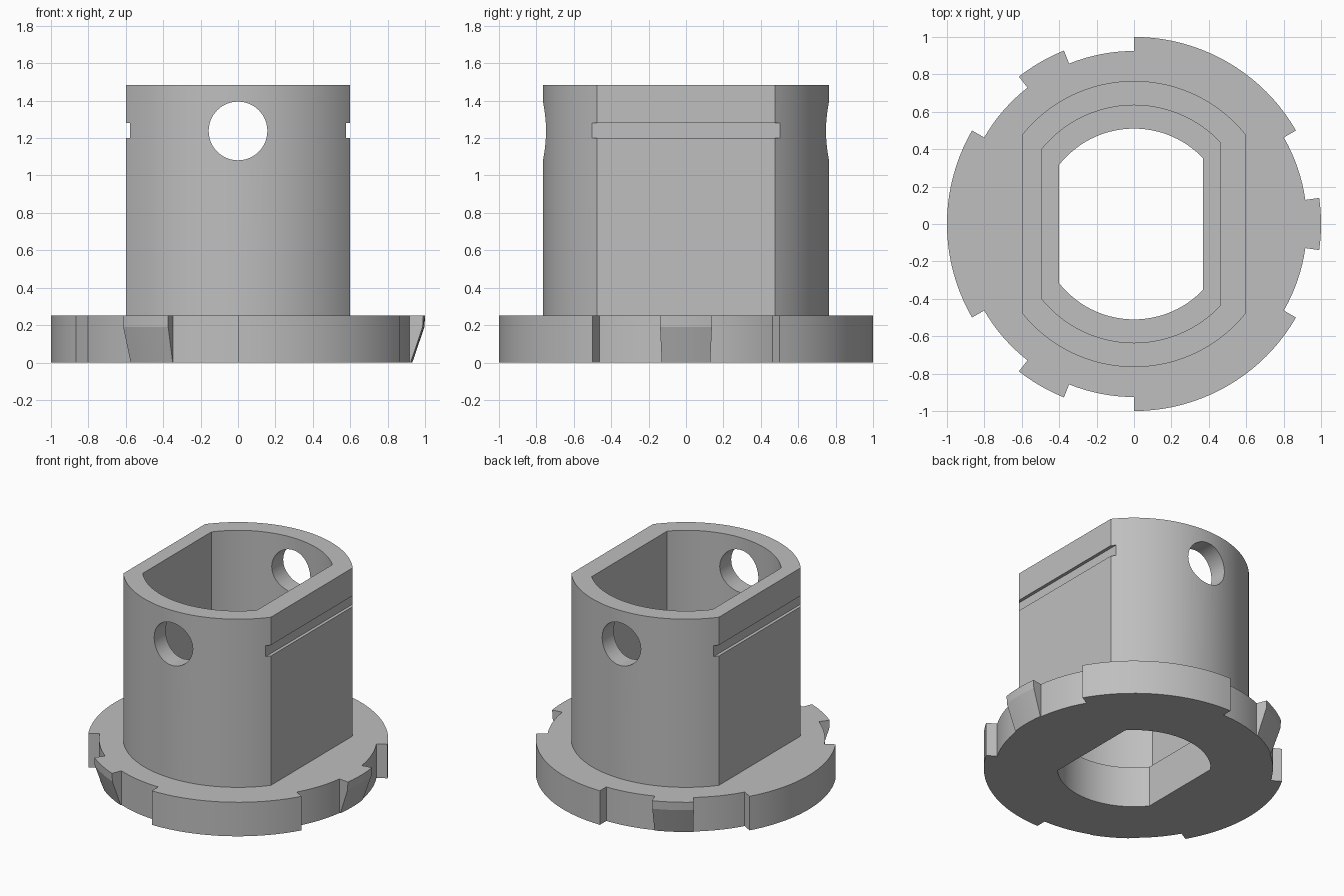
import bpy, bmesh, math

cube = bpy.data.objects.get("Cube")
if cube:
    bpy.data.objects.remove(cube, do_unlink=True)

FLANGE_TOP, TUBE_TOP, LEDGE = 0.25, 1.485, 0.3
R_OUT, R_NOTCH = 1.0, 0.925

grey = bpy.data.materials.new("light grey")
grey.use_nodes = True
colour = (0.52, 0.52, 0.52, 1)
grey.diffuse_color = colour
grey.node_tree.nodes["Principled BSDF"].inputs["Base Color"].default_value = colour


def loft(name, rings):
    """Solid through a stack of closed rings with equal point counts."""
    bm = bmesh.new()
    loops = [[bm.verts.new(p) for p in ring] for ring in rings]
    for low, high in zip(loops, loops[1:]):
        for i in range(len(low)):
            j = (i + 1) % len(low)
            bm.faces.new((low[i], low[j], high[j], high[i]))
    bm.faces.new(loops[0][::-1])
    bm.faces.new(loops[-1])
    bmesh.ops.recalc_face_normals(bm, faces=bm.faces)
    mesh = bpy.data.meshes.new(name)
    bm.to_mesh(mesh)
    bm.free()
    mesh.materials.append(grey)
    obj = bpy.data.objects.new(name, mesh)
    bpy.context.collection.objects.link(obj)
    return obj


def arc(start, end, steps):
    return [math.radians(start + (end - start) * i / steps) for i in range(steps + 1)]


def double_flat(name, r, left, right, z0, z1, steps=40):
    """Prism of a circle trimmed by two flats across x."""
    a = math.degrees(math.acos(right / r))
    b = math.degrees(math.acos(left / r))
    angles = arc(a, b, steps) + arc(-b, -a, steps)
    return loft(name, [[(r * math.cos(t), r * math.sin(t), z) for t in angles]
                       for z in (z0, z1)])


def box(name, x0, x1, y, z0, z1):
    plan = [(x0, -y), (x1, -y), (x1, y), (x0, y)]
    return loft(name, [[(px, py, z) for px, py in plan] for z in (z0, z1)])


def combine(body, other, operation):
    mod = body.modifiers.new(operation, "BOOLEAN")
    mod.operation, mod.solver, mod.object = operation, "EXACT", other
    bpy.context.view_layer.objects.active = body
    bpy.ops.object.modifier_apply(modifier=mod.name)
    bpy.data.objects.remove(other, do_unlink=True)


# Flange: three rim segments alternate with notches holding a tapered tab
def flange_ring(z, tab_radius):
    ring = []
    for centre in (0, 120, 240):
        for start, end, radius, steps in ((-30, -8, R_NOTCH, 8), (-8, 8, tab_radius, 6),
                                          (8, 30, R_NOTCH, 8), (30, 90, R_OUT, 20)):
            ring += [(radius * math.cos(t), radius * math.sin(t), z)
                     for t in arc(centre + start, centre + end, steps)]
    return ring


body = loft("flanged_sleeve", [flange_ring(0, 0.932), flange_ring(0.19, 0.997),
                               flange_ring(FLANGE_TOP, R_OUT)])

# Upright sleeve with two flat sides
combine(body, double_flat("sleeve", 0.765, -0.6, 0.6, 0.1, TUBE_TOP), "UNION")

# Stepped bore, narrower through the flange
combine(body, double_flat("bore", 0.51, -0.4, 0.37, -0.2, 0.6), "DIFFERENCE")
combine(body, double_flat("cavity", 0.635, -0.495, 0.46, LEDGE, 1.7), "DIFFERENCE")

# Round cross hole from front to back
circle = arc(0, 360, 48)[:-1]
combine(body, loft("cross_hole", [[(0.157 * math.cos(t), y, 1.238 + 0.157 * math.sin(t))
                                   for t in circle] for y in (-1, 1)]), "DIFFERENCE")

# Clip groove across each flat side
for side in (-1, 1):
    x0, x1 = sorted((side * 0.577, side * 0.8))
    combine(body, box("groove", x0, x1, 0.9, 1.2, 1.28), "DIFFERENCE")

# Smooth curved walls, keep corners sharp
bpy.ops.object.select_all(action="DESELECT")
body.select_set(True)
bpy.context.view_layer.objects.active = body
bpy.ops.object.shade_smooth_by_angle(angle=math.radians(15))
